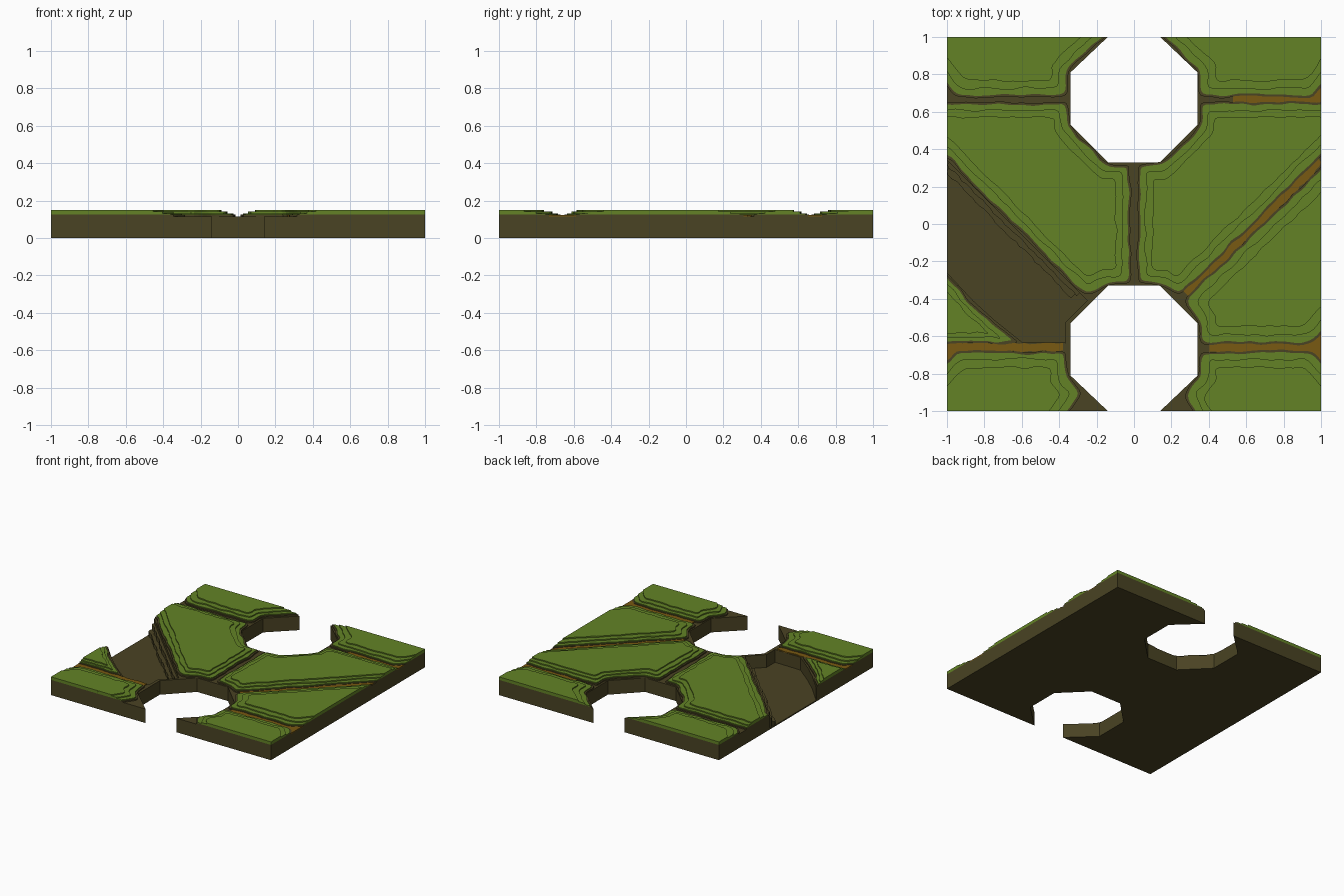
import bpy, bmesh, math, random
from mathutils import Vector

if "Cube" in bpy.data.objects:
    bpy.data.objects.remove(bpy.data.objects["Cube"])


def material(name, rgb):
    m = bpy.data.materials.new(name)
    m.diffuse_color = (*rgb, 1)
    m.use_nodes = True
    m.node_tree.nodes["Principled BSDF"].inputs["Base Color"].default_value = m.diffuse_color
    return m


EARTH = material("dark earth", (0.068, 0.056, 0.017))
GRASS = material("grass green", (0.125, 0.226, 0.019))
CLAY = material("orange clay", (0.19, 0.10, 0.006))
BASE_Z = 0.115


def finish(name, bm, mats):
    bmesh.ops.recalc_face_normals(bm, faces=bm.faces)
    me = bpy.data.meshes.new(name)
    bm.to_mesh(me)
    bm.free()
    for m in mats:
        me.materials.append(m)
    ob = bpy.data.objects.new(name, me)
    bpy.context.collection.objects.link(ob)
    return ob


def slab(name, pts, z0, z1, mat):
    """Extrude a flat outline between two heights."""
    bm = bmesh.new()
    f = bm.faces.new([bm.verts.new((x, y, z0)) for x, y in pts])
    r = bmesh.ops.extrude_face_region(bm, geom=[f])
    for v in r["geom"]:
        if isinstance(v, bmesh.types.BMVert):
            v.co.z = z1
    return finish(name, bm, [mat])


def on_border(a, b):
    return any(abs(a[i]) == 1 and a[i] == b[i] for i in (0, 1))


def inset(pts, d):
    """Move every edge inward by d, leaving edges on the tile border."""
    n = len(pts)
    lines = []
    for i in range(n):
        a, b = Vector(pts[i]), Vector(pts[(i + 1) % n])
        t = (b - a).normalized()
        nrm = Vector((-t.y, t.x))
        lines.append((a + nrm * (0 if on_border(pts[i], pts[(i + 1) % n]) else d), t, nrm))
    out = []
    for i in range(n):
        (p, t, _), (q, _, m) = lines[i - 1], lines[i]
        den = t.dot(m)
        out.append(p + t * ((q - p).dot(m) / den) if abs(den) > 1e-4 else q)
    return out


def wavy_loop(pts, d, seed, amp=0.013):
    """Inset outline, resampled and roughened along its eroded edges."""
    rng = random.Random(seed)
    ring, n = inset(pts, d), len(pts)
    loop = []
    for i in range(n):
        j = (i + 1) % n
        a, b = ring[i], ring[j]
        steps = max(2, round((Vector(pts[j]) - Vector(pts[i])).length / 0.025))
        t = (b - a).normalized()
        nrm = Vector((-t.y, t.x))
        for k in range(steps):
            w = 0 if k == 0 or on_border(pts[i], pts[j]) else rng.uniform(-amp, amp)
            p = a.lerp(b, k / steps) + nrm * w
            loop.append(Vector([max(-1, min(1, c)) for c in p]))
    # round the corners, keeping border points in place
    m = len(loop)
    for _ in range(2):
        loop = [p if max(abs(p.x), abs(p.y)) > 0.9999
                else p * 0.5 + (loop[k - 1] + loop[(k + 1) % m]) * 0.25
                for k, p in enumerate(loop)]
    return loop


def terrace(name, pts, seed, scale=1.0):
    """Earth skirt with three stepped grass layers on top."""
    bm = bmesh.new()
    levels = [(-0.012, 0.125, seed), (0, 0.132, seed),
              (0.034 * scale, 0.141, seed + 1), (0.075 * scale, 0.15, seed + 2)]
    z, prev = BASE_Z, None

    def bridge(a, b, mi):
        for k in range(len(a)):
            l = (k + 1) % len(a)
            bm.faces.new((a[k], a[l], b[l], b[k])).material_index = mi

    for i, (d, top, s) in enumerate(levels):
        loop = wavy_loop(pts, d, s)
        low = [bm.verts.new((p.x, p.y, z)) for p in loop]
        high = [bm.verts.new((p.x, p.y, top)) for p in loop]
        if prev:
            bridge(prev, low, 0 if i == 1 else 1)
        bridge(low, high, 0 if i == 0 else 1)
        z, prev = top, high
    bm.faces.new(prev).material_index = 1
    bmesh.ops.remove_doubles(bm, verts=bm.verts, dist=1e-6)
    finish(name, bm, [EARTH, GRASS])


def strip(name, a, b, width, z0, z1, mat, seed, flare=0.0):
    """Rough-edged band from a to b, optionally widening at the b end."""
    rng = random.Random(seed)
    a, b = Vector(a), Vector(b)
    t = (b - a).normalized()
    nrm = Vector((-t.y, t.x))
    n = round((b - a).length / 0.03)
    sides = ([], [])
    for k in range(n + 1):
        w = width / 2 + (flare * max(0, k - n + 2) / 2)
        p = a.lerp(b, k / n)
        for side, s in zip(sides, (-1, 1)):
            q = p + nrm * s * (w + rng.uniform(-0.006, 0.006))
            side.append((max(-1, min(1, q.x)), q.y))
    slab(name, sides[0] + sides[1][::-1], z0, z1, mat)


# Base slab with two octagonal notches and an open basin on the left
notch = [(-.14, -1), (-.34, -.81), (-.34, -.53), (-.14, -.33),
         (.14, -.33), (.34, -.53), (.34, -.81), (.14, -1)]
basin = [(-1, .34), (-.25, -.41), (-.365, -.525), (-.365, -.635),
         (-.6, -.63), (-.75, -.51), (-.86, -.41), (-1, -.26)]
outline = ([(-1, -1)] + notch + [(1, -1), (1, 1)]
           + [(-x, -y) for x, y in notch] + [(-1, 1)] + basin)
slab("earth_base", outline, 0, BASE_Z, EARTH)
slab("basin_floor", basin, 0, 0.01, EARTH)

# Eroded ledges along the long basin wall
strip("basin_ledge_low", (-.31, -.37), (-.99, .31), 0.07, 0.01, 0.045, EARTH, 5)
strip("basin_ledge_high", (-.29, -.37), (-.99, .33), 0.04, 0.01, 0.085, EARTH, 6)

# Grass plots
plots = {
    "grass_back_left": ([(-1, .76), (-.95, .69), (-.37, .69), (-.365, .82), (-.17, 1), (-1, 1)], 1),
    "grass_back_right": ([(.17, 1), (.36, .82), (.36, .69), (.96, .69), (1, .75), (1, 1)], 1),
    "grass_middle_left": ([(-1, .64), (-1, .37), (-.26, -.37), (-.15, -.31), (-.03, -.31),
                           (-.03, .31), (-.15, .31), (-.36, .52), (-.36, .64)], .9),
    "grass_middle_right": ([(.03, .31), (.03, -.31), (.15, -.31), (.24, -.37), (1, .38),
                            (1, .64), (.36, .64), (.36, .52), (.15, .31)], .9),
    "grass_front_right_slope": ([(.28, -.41), (.36, -.52), (.36, -.63), (.95, -.63),
                                 (1, -.57), (1, .29)], 1.1),
    "grass_small_left": ([(-1, -.29), (-1, -.63), (-.64, -.63), (-.76, -.54), (-.87, -.44)], .6),
    "grass_front_left": ([(-1, -1), (-.36, -1), (-.29, -.91), (-.37, -.82), (-.37, -.69),
                          (-.95, -.69), (-1, -.75)], 1),
    "grass_front_right": ([(.33, -1), (1, -1), (1, -.75), (.95, -.69), (.36, -.69),
                           (.36, -.82), (.28, -.91)], 1),
}
for i, (name, (pts, scale)) in enumerate(plots.items()):
    terrace(name, pts, 10 * i + 3, scale)

# Clay lining in the dry channels
for i, (name, a, b, w, fl) in enumerate([
        ("clay_back_right", (.53, .665), (1, .665), .06, .06),
        ("clay_front_right", (.4, -.66), (1, -.66), .05, .06),
        ("clay_front_left", (-.38, -.66), (-1, -.66), .045, .06),
        ("clay_diagonal", (.28, -.375), (.999, .344), .05, 0)]):
    strip(name, a, b, w, BASE_Z - 0.001, BASE_Z + 0.007, CLAY, 40 + i, fl)
